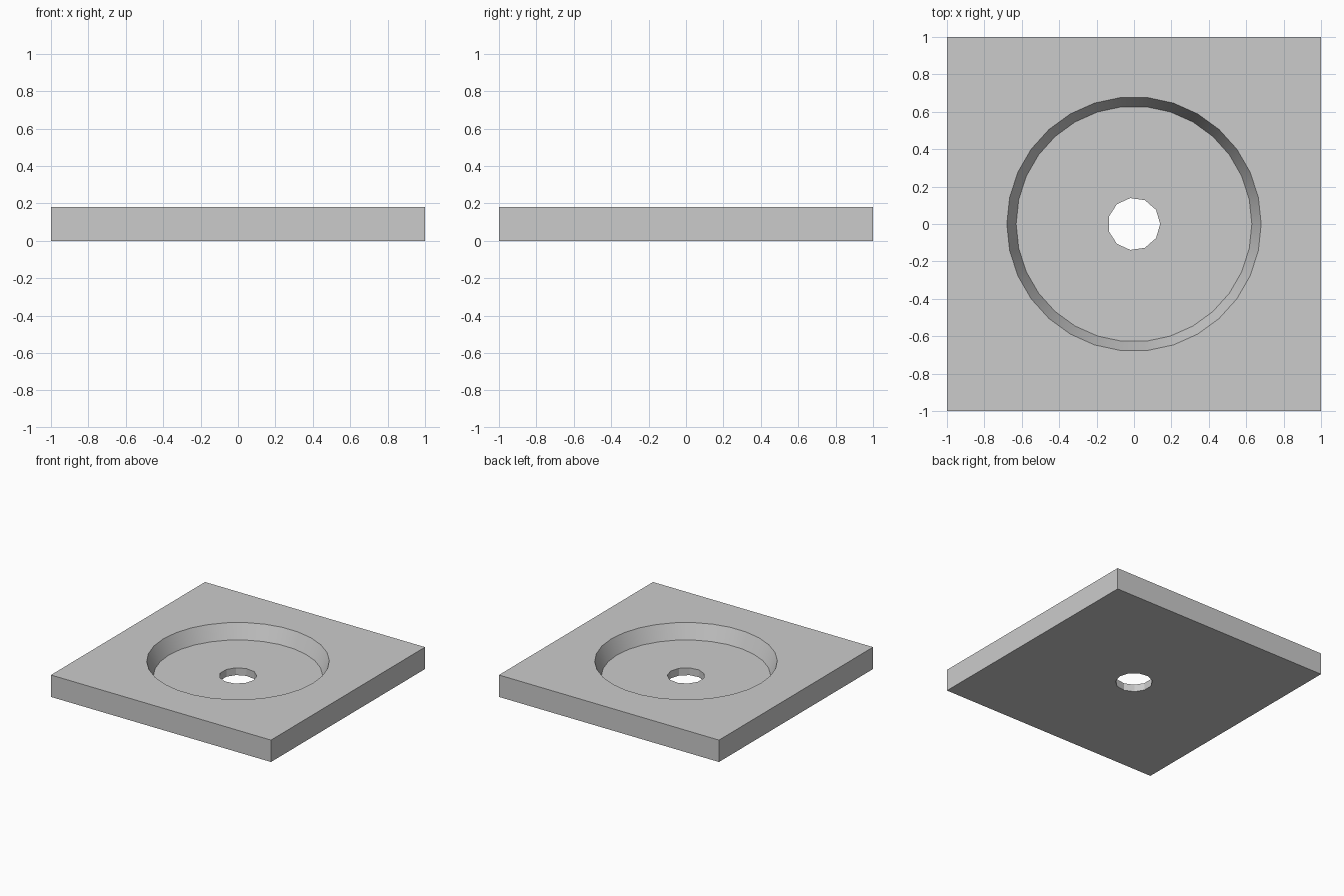
import bpy
import bmesh
from math import radians

cube = bpy.data.objects.get("Cube")
if cube:
    bpy.data.objects.remove(cube, do_unlink=True)

HEIGHT = 0.18
FLOOR = 0.06

grey = bpy.data.materials.new("plain grey")
grey.use_nodes = True
colour = (0.6, 0.6, 0.6, 1)
grey.diffuse_color = colour
grey.node_tree.nodes["Principled BSDF"].inputs["Base Color"].default_value = colour


def make_object(name, bm):
    mesh = bpy.data.meshes.new(name)
    bm.to_mesh(mesh)
    bm.free()
    mesh.materials.append(grey)
    obj = bpy.data.objects.new(name, mesh)
    bpy.context.collection.objects.link(obj)
    return obj


def cutter(name, sides, r_low, r_high, z_low, z_high):
    bm = bmesh.new()
    bmesh.ops.create_cone(bm, cap_ends=True, segments=sides,
                          radius1=r_low, radius2=r_high, depth=z_high - z_low)
    # Put a corner on the +x axis
    corner = max(bm.verts, key=lambda v: v.co.x)
    bm.verts.ensure_lookup_table()
    if abs(corner.co.y) > 1e-4:
        from mathutils import Matrix, Vector
        turn = Vector(corner.co.xy).angle_signed(Vector((1, 0)))
        bmesh.ops.rotate(bm, verts=bm.verts, matrix=Matrix.Rotation(-turn, 3, "Z"))
        if abs(max(bm.verts, key=lambda v: v.co.x).co.y) > 1e-4:
            bmesh.ops.rotate(bm, verts=bm.verts, matrix=Matrix.Rotation(2 * turn, 3, "Z"))
    bmesh.ops.translate(bm, verts=bm.verts, vec=(0, 0, (z_low + z_high) / 2))
    obj = make_object(name, bm)
    obj.hide_render = True
    return obj


# Square slab
bm = bmesh.new()
bmesh.ops.create_cube(bm, size=2)
bmesh.ops.scale(bm, verts=bm.verts, vec=(1, 1, HEIGHT / 2))
bmesh.ops.translate(bm, verts=bm.verts, vec=(0, 0, HEIGHT / 2))
plate = make_object("recessed_plate", bm)

# Tapered round recess, extended above the top face, and the centre hole
slope = 0.05 / (HEIGHT - FLOOR)
over = 0.06
cutters = [
    cutter("recess_cutter", 30, 0.63, 0.68 + slope * over, FLOOR, HEIGHT + over),
    cutter("hole_cutter", 11, 0.14, 0.14, -0.1, HEIGHT),
]
bpy.context.view_layer.objects.active = plate
plate.select_set(True)
for tool in cutters:
    cut = plate.modifiers.new(tool.name, "BOOLEAN")
    cut.operation = "DIFFERENCE"
    cut.solver = "EXACT"
    cut.object = tool
    bpy.ops.object.modifier_apply(modifier=cut.name)
for tool in cutters:
    bpy.data.objects.remove(tool, do_unlink=True)

# Smooth recess wall, crisp hole facets and rims
bpy.ops.object.select_all(action="DESELECT")
plate.select_set(True)
bpy.ops.object.shade_smooth_by_angle(angle=radians(30))
